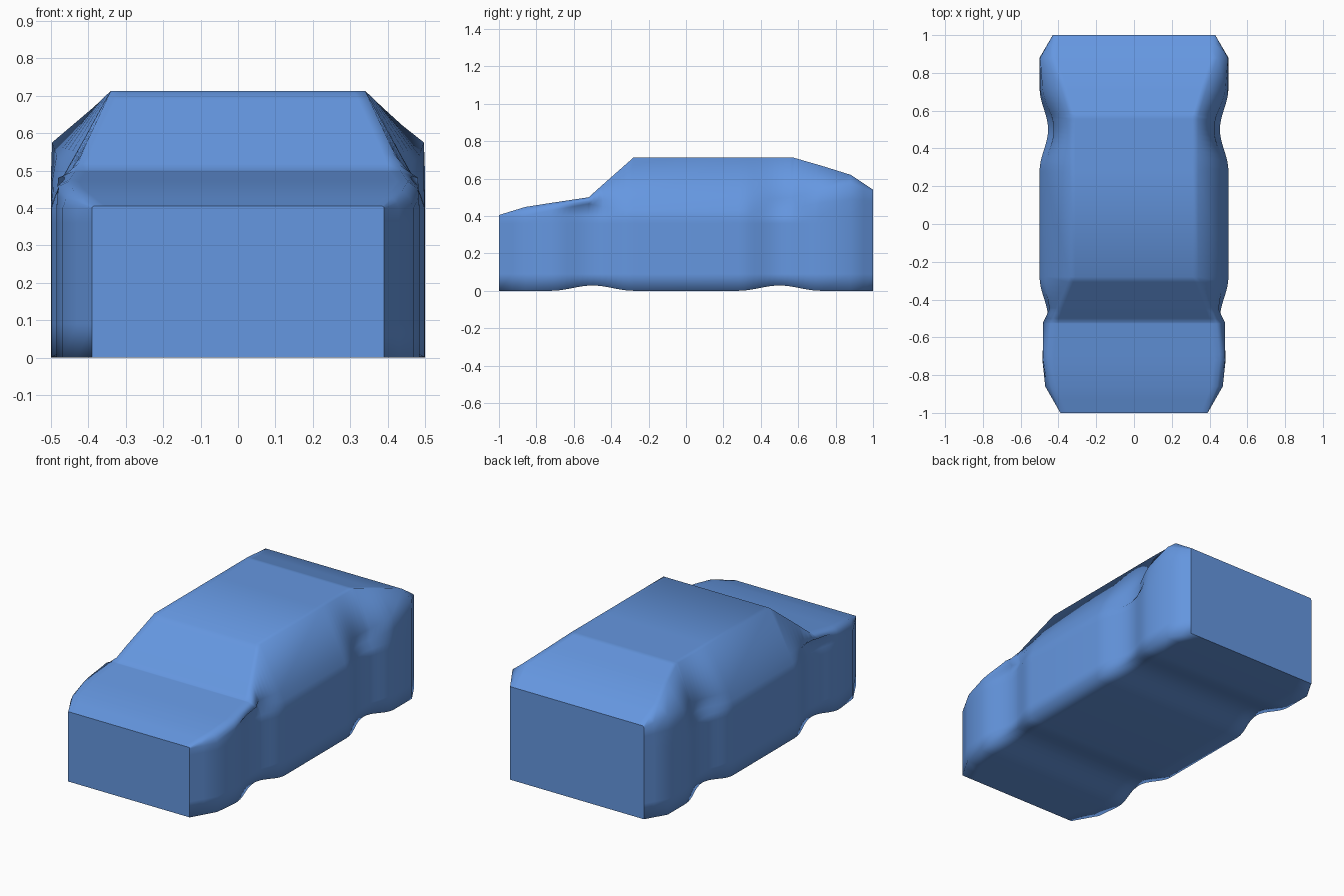
import bpy, bmesh, math

if "Cube" in bpy.data.objects:
    bpy.data.objects.remove(bpy.data.objects["Cube"])

# Key stations: y, side half-width, side top z, shoulder x/z, belt x/z, roof-edge x/z
STATIONS = [
    (-1.00, .39, .398, .39, .400, .390, .402, .385, .405),
    (-0.86, .47, .40, .465, .410, .460, .425, .440, .448),
    (-0.72, .485, .40, .483, .430, .480, .452, .455, .470),
    (-0.52, .50, .40, .490, .465, .497, .480, .435, .500),
    (-0.45, .50, .40, .485, .450, .462, .485, .410, .563),
    (-0.28, .50, .40, .490, .430, .470, .480, .340, .713),
    (0.28, .50, .40, .490, .430, .470, .480, .340, .713),
    (0.57, .50, .40, .490, .440, .470, .500, .340, .713),
    (0.72, .50, .40, .497, .470, .485, .540, .385, .670),
    (0.88, .50, .40, .500, .490, .497, .575, .440, .620),
    (1.00, .43, .40, .430, .480, .430, .530, .425, .540),
]


def station_at(y):
    for a, b in zip(STATIONS, STATIONS[1:]):
        if y <= b[0] + 1e-6:
            t = (y - a[0]) / (b[0] - a[0])
            return [p + (q - p) * t for p, q in zip(a, b)]


def dent(y):
    d = abs(abs(y) - 0.5) / 0.22
    return math.cos(d * math.pi / 2) ** 2 if d < 1 else 0


def half_section(y):
    _, w, zs, xh, zh, xb, zb, xt, zt = station_at(y)
    k = dent(y)
    rear = 1 if y > 0 else 0.35
    w -= 0.045 * k
    low = 0.028 * k
    xh -= (0.045 + 0.02 * rear) * k
    xb -= 0.045 * rear * k
    return [(w * .8, low), (w, low), (w, .09), (w, .36), (w, zs),
            (xh, zh), (xb, zb), (xt, zt), (xt - .03, zt)]


# Stations plus closely spaced rings through the wheel dents
ys = {s[0] for s in STATIONS} | {-.93, .95}
for c in (-0.5, 0.5):
    ys |= {round(c + 0.22 * i / 8, 4) for i in range(-8, 9)}

# Car body: lofted rings with flat front and back
bm = bmesh.new()
rings = []
for y in sorted(ys):
    half = half_section(y)
    loop = half + [(-x, z) for x, z in reversed(half)]
    rings.append([bm.verts.new((x, y, z)) for x, z in loop])
n = len(rings[0])
for a, b in zip(rings, rings[1:]):
    for i in range(n):
        j = (i + 1) % n
        bm.faces.new((a[i], a[j], b[j], b[i]))
for ring in (rings[0], rings[-1]):
    cap = bm.faces.new(ring)
    for e in cap.edges:
        e.smooth = False
bmesh.ops.recalc_face_normals(bm, faces=bm.faces)
for f in bm.faces:
    f.smooth = True

mesh = bpy.data.meshes.new("car_body")
bm.to_mesh(mesh)
bm.free()
body = bpy.data.objects.new("car_body", mesh)
bpy.context.collection.objects.link(body)

# Blue paint
paint = bpy.data.materials.new("blue_paint")
paint.diffuse_color = (0.13, 0.31, 0.75, 1)
paint.use_nodes = True
paint.node_tree.nodes["Principled BSDF"].inputs["Base Color"].default_value = paint.diffuse_color
mesh.materials.append(paint)
